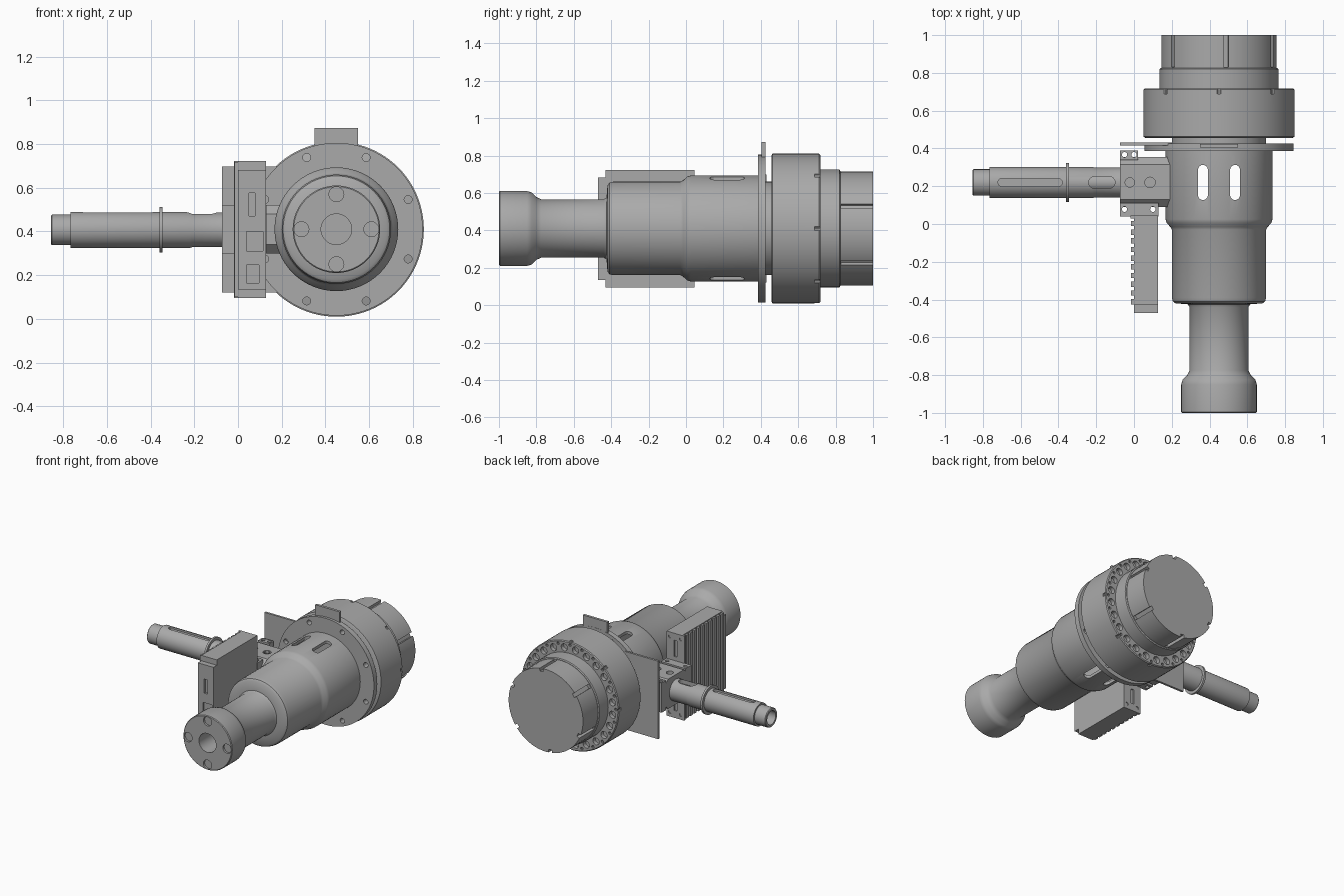
import bpy, bmesh, math
from mathutils import Matrix, Vector

if "Cube" in bpy.data.objects:
    bpy.data.objects.remove(bpy.data.objects["Cube"])

CX, CZ = 0.45, 0.41          # main barrel axis
HY, HZ = 0.22, 0.407         # side handle axis
grey = bpy.data.materials.new("grey metal")
grey.diffuse_color = (0.40, 0.40, 0.40, 1)
grey.use_nodes = True
grey.node_tree.nodes["Principled BSDF"].inputs["Base Color"].default_value = grey.diffuse_color


def finish(name, bm, smooth=True):
    bmesh.ops.recalc_face_normals(bm, faces=bm.faces)
    me = bpy.data.meshes.new(name)
    bm.to_mesh(me)
    bm.free()
    ob = bpy.data.objects.new(name, me)
    bpy.context.collection.objects.link(ob)
    me.materials.append(grey)
    return shade(ob) if smooth else ob


def shade(ob):
    bpy.ops.object.select_all(action='DESELECT')
    ob.select_set(True)
    bpy.context.view_layer.objects.active = ob
    bpy.ops.object.shade_smooth_by_angle(angle=math.radians(35))
    return ob


def lathe(name, profile, place, n=64, closed=False):
    """Revolve (distance, radius) points; place(t, u, v) gives the position."""
    bm = bmesh.new()
    rings = [[bm.verts.new(place(t, r * math.cos(a), r * math.sin(a)))
              for a in (2 * math.pi * i / n for i in range(n))] for t, r in profile]
    pairs = list(zip(rings, rings[1:]))
    if closed:
        pairs.append((rings[-1], rings[0]))
    for a, b in pairs:
        for i in range(n):
            j = (i + 1) % n
            bm.faces.new((a[i], a[j], b[j], b[i]))
    if not closed:
        bm.faces.new(rings[0])
        bm.faces.new(rings[-1])
    return finish(name, bm)


def barrel(t, u, v):
    return (CX + u, t, CZ + v)


def handle(t, u, v):
    return (t, HY + u, HZ + v)


def add_box(bm, x0, x1, y0, y1, z0, z1):
    m = Matrix.Translation(((x0 + x1) / 2, (y0 + y1) / 2, (z0 + z1) / 2))
    m = m @ Matrix.Diagonal((x1 - x0, y1 - y0, z1 - z0, 1))
    return bmesh.ops.create_cube(bm, size=1, matrix=m)['verts']


def add_cyl(bm, center, axis, r, depth, n=20):
    q = Vector(axis).to_track_quat('Z', 'Y').to_matrix().to_4x4()
    bmesh.ops.create_cone(bm, cap_ends=True, segments=n, radius1=r, radius2=r,
                          depth=depth, matrix=Matrix.Translation(center) @ q)


def add_slot(bm, center, half_len, r, z0, z1, along=0):
    """Round-ended vertical prism, long in x (0) or y (1)."""
    lo = []
    for i in range(20):
        a = math.pi * (i + 0.5) / 10
        p = [r * math.cos(a), r * math.sin(a)]
        p[0] += math.copysign(half_len - r, p[0])
        if along:
            p.reverse()
        lo.append((center[0] + p[0], center[1] + p[1]))
    a = [bm.verts.new((x, y, z0)) for x, y in lo]
    b = [bm.verts.new((x, y, z1)) for x, y in lo]
    bm.faces.new(a)
    bm.faces.new(b)
    for i in range(20):
        j = (i + 1) % 20
        bm.faces.new((a[i], a[j], b[j], b[i]))


def cut(ob, bm):
    """Subtract everything in bm from the object."""
    tool = finish("cutter", bm, False)
    tool.hide_render = True
    mod = ob.modifiers.new("cut", 'BOOLEAN')
    mod.operation, mod.solver, mod.object = 'DIFFERENCE', 'EXACT', tool
    bpy.context.view_layer.update()
    dg = bpy.context.evaluated_depsgraph_get()
    me = bpy.data.meshes.new_from_object(ob.evaluated_get(dg))
    ob.modifiers.clear()
    ob.data = me
    bpy.data.objects.remove(tool)
    shade(ob)


def ring(n, r, start=0.0):
    for i in range(n):
        a = math.radians(start) + 2 * math.pi * i / n
        yield a, CX + r * math.cos(a), CZ + r * math.sin(a)


# Hollow stepped barrel with end head
body = lathe("barrel_body", [
    (-1, .07), (-1, .195), (-.995, .2), (-.85, .2), (-.825, .193), (-.8, .168), (-.775, .156),
    (-.44, .156), (-.425, .165), (-.42, .23), (-.41, .244), (-.39, .25), (-.03, .25),
    (-.015, .258), (.005, .277), (.025, .283), (.386, .283),
    (.386, .262), (.02, .262), (-.03, .23), (-.38, .23), (-.4, .07)], barrel, closed=True)
bm = bmesh.new()
for x in (.365, .535):
    add_slot(bm, (x, .22), .093, .026, -.1, 1, along=1)
for a, x, z in ring(4, .16):
    add_cyl(bm, (x, -1, z), (0, 1, 0), .034, .03)
    add_cyl(bm, (x, -.985, z), (0, 1, 0), .019, .12)
cut(body, bm)

# Bolt flange
flange = lathe("bolt_flange", [(.386, .395), (.425, .395)], barrel, 96)
flange.data.update()
bm = bmesh.new()
for a, x, z in ring(8, .355, 22.5):
    add_cyl(bm, (x, .4, z), (0, 1, 0), .018, .2)
cut(flange, bm)
lathe("spacer_disc", [(.42, .25), (.46, .25)], barrel)

# Tab and rear guard plate
bm = bmesh.new()
add_box(bm, .35, .55, .405, .424, .7, .872)
finish("top_tab", bm, False)
bm = bmesh.new()
add_box(bm, -.073, .2, .415, .431, .12, .698)
finish("guard_plate", bm, False)

# Large drum with perforated rear face
drum = lathe("drum", [(.456, .39), (.462, .4), (.712, .4), (.718, .394)], barrel, 96)
bm = bmesh.new()
for a, x, z in ring(24, .352, 7.5):
    add_cyl(bm, (x, .718, z), (0, 1, 0), .026, .06, 16)
for a, x, z in ring(24, .377):
    add_cyl(bm, (x, .718, z), (0, 1, 0), .01, .04, 10)
for a, x, z in ring(8, .402):
    add_cyl(bm, (x, .708, z), (0, 1, 0), .012, .04, 10)
cut(drum, bm)

# Rear cap with six grooves
lathe("cap_collar", [(.71, .315), (.82, .315), (.825, .308)], barrel)
cap = lathe("rear_cap", [(.82, .305), (1, .305)], barrel)
bm = bmesh.new()
for a, x, z in ring(6, .305, 23):
    vs = add_box(bm, -.022, .022, .83, 1.1, -.014, .014)
    bmesh.ops.rotate(bm, verts=vs, cent=(0, 0, 0), matrix=Matrix.Rotation(-a, 3, 'Y'))
    bmesh.ops.translate(bm, verts=vs, vec=(x, 0, z))
cut(cap, bm)

# Side handle tube with slots and collar
rod = lathe("handle_tube", [
    (-.855, .05), (-.855, .066), (-.85, .07), (-.765, .07), (-.765, .083), (-.22, .083),
    (-.21, .079), (-.04, .079), (-.04, .05)], handle, 48, closed=True)
bm = bmesh.new()
add_slot(bm, (-.55, HY), .17, .021, HZ + .066, 1)
add_slot(bm, (-.17, HY), .07, .031, HZ, 1)
cut(rod, bm)
lathe("handle_core", [(-.7, .051), (-.05, .051)], handle, 32)
lathe("handle_collar", [(-.36, .104), (-.345, .104)], handle, 48)

# Mounting block: chamfered centre and two clamp ends
bm = bmesh.new()
add_box(bm, -.073, .2, .09, .355, .3, .52)
bmesh.ops.bevel(bm, geom=[e for e in bm.edges if abs(e.verts[0].co.x - e.verts[1].co.x) > .1],
                offset=.04, segments=1, affect='EDGES')
block = finish("mount_block", bm, False)
bm = bmesh.new()
add_cyl(bm, (.085, .22, .4), (0, 0, 1), .018, 1)
add_cyl(bm, (.085, .22, .52), (0, 0, 1), .028, .04)
add_cyl(bm, (-.022, .22, .52), (0, 0, 1), .025, .06)
cut(block, bm)
for name, x1, y0, y1, holes in (("rear_clamp", .02, .34, .39, ((-.05, .367), (0, .367))),
                                ("front_clamp", .13, .04, .11, ((-.05, .078), (.1, .078)))):
    bm = bmesh.new()
    add_box(bm, -.073, x1, y0, y1, .3, .52)
    clamp = finish(name, bm, False)
    bm = bmesh.new()
    for x, y in holes:
        add_cyl(bm, (x, y, .4), (0, 0, 1), .014, 1)
    cut(clamp, bm)

# Finned housing with rounded front corners and shallow ports
bm = bmesh.new()
add_box(bm, 0, .127, -.47, .035, .095, .722)
bmesh.ops.bevel(bm, geom=[e for e in bm.edges if all(v.co.y < -.4 for v in e.verts)
                          and abs(e.verts[0].co.x - e.verts[1].co.x) > .1],
                offset=.04, segments=6, affect='EDGES')
housing = finish("housing", bm)
bm = bmesh.new()
for x0, x1, z0, z1 in ((.05, .077, .47, .575), (.04, .115, .31, .4), (.04, .097, .165, .247)):
    add_box(bm, x0, x1, -.5, -.455, z0, z1)
cut(housing, bm)
bm = bmesh.new()
for i in range(10):
    y = -.425 + i * .046
    add_box(bm, -.016, .005, y, y + .028, .1, .717)
finish("housing_fins", bm, False)

# Housing end plate with slot and screw holes
bm = bmesh.new()
add_box(bm, -.018, .127, .03, .046, .095, .722)
plate = finish("housing_end_plate", bm, False)
bm = bmesh.new()
add_box(bm, .04, .065, .038, .06, .55, .67)
add_box(bm, .04, .065, .038, .06, .15, .26)
for x in (.01, .1):
    for z in (.13, .69):
        add_cyl(bm, (x, .05, z), (0, 1, 0), .012, .02, 12)
cut(plate, bm)
